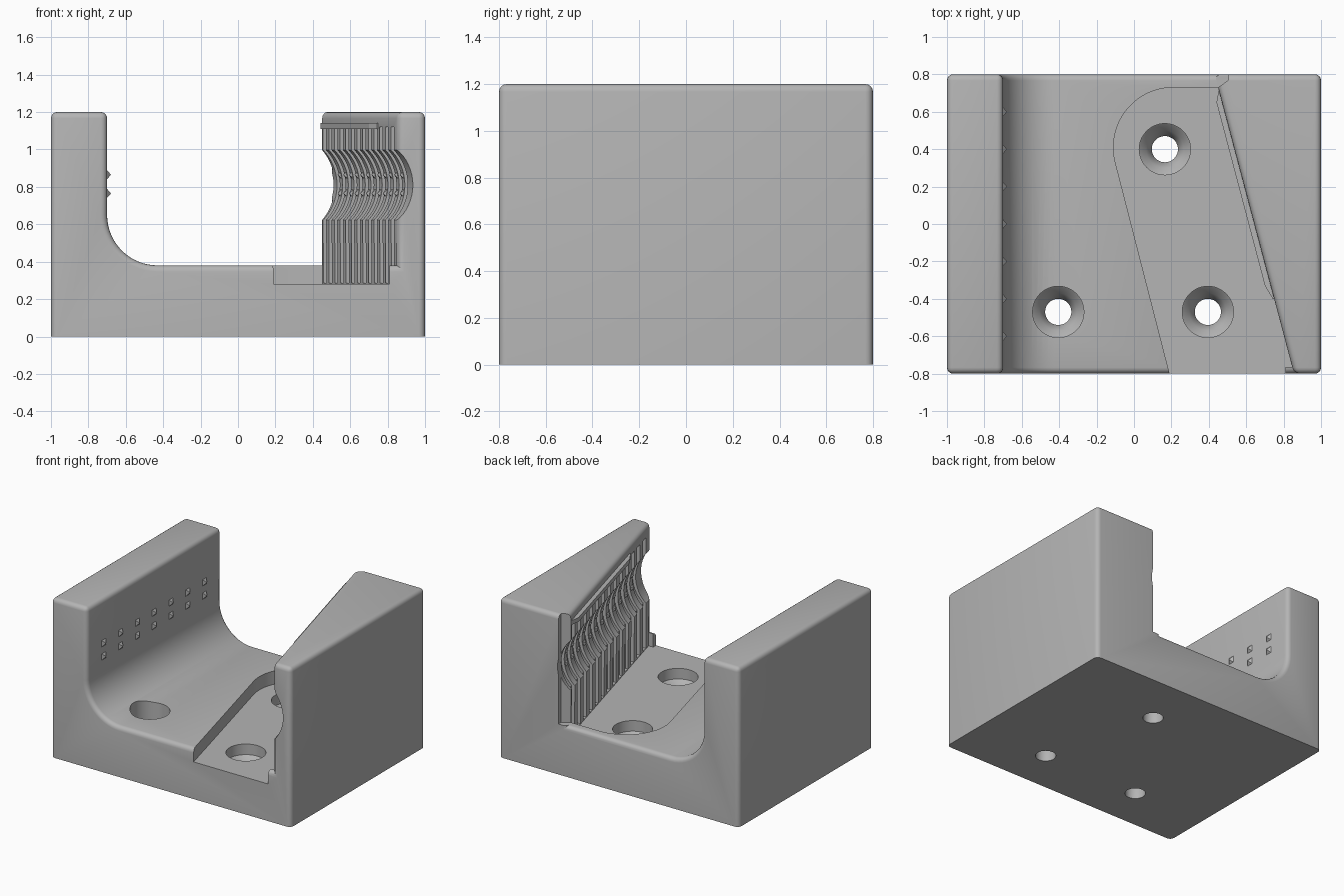
import bpy, bmesh
from math import sin, cos, pi, radians, sqrt
from mathutils import Matrix, Vector

if "Cube" in bpy.data.objects:
    bpy.data.objects.remove(bpy.data.objects["Cube"], do_unlink=True)

GREY = (0.46, 0.46, 0.46, 1)
grey = bpy.data.materials.new("plain grey")
grey.use_nodes = True
grey.diffuse_color = GREY
grey.node_tree.nodes["Principled BSDF"].inputs["Base Color"].default_value = GREY


def finish(bm, name):
    bmesh.ops.recalc_face_normals(bm, faces=bm.faces)
    mesh = bpy.data.meshes.new(name)
    bm.to_mesh(mesh)
    bm.free()
    mesh.materials.append(grey)
    obj = bpy.data.objects.new(name, mesh)
    bpy.context.collection.objects.link(obj)
    return obj


def add_prism(bm, pts, lo, hi, matrix=Matrix()):
    rings = [[bm.verts.new(matrix @ Vector((x, y, z))) for x, y in pts] for z in (lo, hi)]
    bm.faces.new(rings[0])
    bm.faces.new(rings[1])
    for i in range(len(pts)):
        j = (i + 1) % len(pts)
        bm.faces.new((rings[0][i], rings[0][j], rings[1][j], rings[1][i]))


def prism(name, pts, lo, hi, matrix=Matrix()):
    bm = bmesh.new()
    add_prism(bm, pts, lo, hi, matrix)
    return finish(bm, name)


def arc(cx, cy, r, a0, a1, n):
    angles = [radians(a0 + (a1 - a0) * i / n) for i in range(n + 1)]
    return [(cx + r * cos(a), cy + r * sin(a)) for a in angles]


def cut(obj, cutter):
    cutter.hide_render = True
    mod = obj.modifiers.new("cut", 'BOOLEAN')
    mod.operation = 'DIFFERENCE'
    mod.solver = 'EXACT'
    mod.object = cutter
    graph = bpy.context.evaluated_depsgraph_get()
    mesh = bpy.data.meshes.new_from_object(obj.evaluated_get(graph))
    obj.modifiers.clear()
    obj.data = mesh
    bpy.data.objects.remove(cutter, do_unlink=True)


# Slanted wall frame: local x goes into the wall, y is up, z runs to the front
def wall_x(y):
    return 0.45 + (0.73 - y) * 0.265


along = Vector((0.265, -1, 0)).normalized()
into = Vector((-along.y, along.x, 0))
up = Vector((0, 0, 1))
frame = Matrix((into, up, along)).transposed().to_4x4()
frame.translation = Vector((0.45, 0.73, 0))

# Body: channel section with one slanted wall, outer edges rounded
TOP, FLOOR = 1.2, 0.38
bm = bmesh.new()
rings = []
for y in (-0.8, 0.8):
    xr = wall_x(y)
    profile = [(-1, 0), (1, 0), (1, TOP), (xr, TOP), (xr, FLOOR)]
    profile += arc(-0.43, FLOOR + 0.27, 0.27, 270, 180, 14) + [(-0.7, TOP), (-1, TOP)]
    rings.append([bm.verts.new((x, y, z)) for x, z in profile])
bm.faces.new(rings[0])
bm.faces.new(rings[1])
count = len(rings[0])
for i in range(count):
    j = (i + 1) % count
    bm.faces.new((rings[0][i], rings[0][j], rings[1][j], rings[1][i]))
bmesh.ops.recalc_face_normals(bm, faces=bm.faces)
rounded = []
for e in bm.edges:
    a, b = (v.co for v in e.verts)
    at_end = abs(a.y - b.y) < 0.01
    if (at_end and max(a.z, b.z) > 0.01) or min(a.z, b.z) > TOP - 0.01:
        rounded.append(e)
bmesh.ops.bevel(bm, geom=rounded, offset=0.033, segments=4, profile=0.5,
                affect='EDGES', clamp_overlap=False)
body = finish(bm, "cradle_body")

# Sunken pocket beside the slanted wall, leaving a small front stop
pocket = [(0.203, -0.85), (0.81, -0.85), (0.81, -0.765), (wall_x(-0.765) + 0.002, -0.765),
          (0.452, 0.73)] + arc(0.21, 0.41, 0.32, 90, 195, 20)
cut(body, prism("pocket_cutter", pocket, 0.28, 0.5))

# Flared back end of the slanted wall
flare = [(0.3, 0.73), (0.45, 0.73), (0.505, 0.77), (0.5, 0.85), (0.3, 0.85)]
cut(body, prism("flare_cutter", flare, FLOOR, 1.3))

# Long rounded groove in the slanted wall
RADIUS, DEPTH, MID = 0.266, 0.077, 0.81
centre = DEPTH - RADIUS
cut(body, prism("groove_cutter", arc(centre, MID, RADIUS, 0, 354, 59), -0.3, 1.9, frame))

# Upright slots that leave a row of ribs
SLOT, PITCH, COUNT = 0.022, 0.118, 13
half = 0.19
swing = 45.6
section = [(-0.06, 0.285), (SLOT, 0.285), (SLOT, MID - half)]
section += arc(centre + SLOT, MID, RADIUS, -swing, swing, 14)[1:-1]
section += [(SLOT, MID + half), (SLOT, 1.12), (-0.06, 1.12)]
bm = bmesh.new()
for i in range(COUNT):
    start = 0.02 + i * PITCH
    add_prism(bm, section, start, start + PITCH * 0.5, frame)
cut(body, finish(bm, "slot_cutter"))

# Countersunk screw holes
sink = [(0.137, 0.6), (0.137, 0.2), (0.1, 0.165), (0.07, 0.11), (0.07, -0.1)]
for x, y in ((0.165, 0.4), (0.395, -0.47), (-0.405, -0.47)):
    bm = bmesh.new()
    loops = [[bm.verts.new((px, py, z)) for px, py in arc(x, y, r, 0, 352.5, 47)] for r, z in sink]
    bm.faces.new(loops[0])
    bm.faces.new(loops[-1])
    for la, lb in zip(loops, loops[1:]):
        for i in range(48):
            j = (i + 1) % 48
            bm.faces.new((la[i], la[j], lb[j], lb[i]))
    cut(body, finish(bm, "screw_cutter"))

# Thin ledge near the top of the slanted wall
ledge = [(0.455, 0.725), (0.441, 0.65), (0.7, -0.33), (0.742, -0.4), (0.765, -0.4)]
ledge_obj = prism("wall_ledge", ledge, 1.11, 1.142)


# Grip studs: small pyramids on the plain wall and on the ribs
def studs(name, places, direction, side, height):
    turn = direction.to_track_quat('Z', 'Y').to_matrix().to_4x4()
    bm = bmesh.new()
    for p in places:
        bmesh.ops.create_cone(bm, cap_ends=True, segments=4, radius1=side / sqrt(2), radius2=0,
                              depth=height, matrix=Matrix.Translation(p) @ turn
                              @ Matrix.Rotation(pi / 4, 4, 'Z'))
    return finish(bm, name)


rows = (0.765, 0.865)
studs("wall_studs", [Vector((-0.69, i * 0.2, z)) for i in range(-3, 4) for z in rows],
      Vector((1, 0, 0)), 0.05, 0.022)
studs("rib_studs", [frame @ Vector((0.066, z, 0.02 + PITCH * (i + 0.75)))
                    for i in range(COUNT - 1) for z in rows], -into, 0.04, 0.018)

# Smooth curved surfaces, keep edges crisp
bpy.ops.object.select_all(action='DESELECT')
body.select_set(True)
bpy.context.view_layer.objects.active = body
bpy.ops.object.shade_smooth_by_angle(angle=radians(30))
